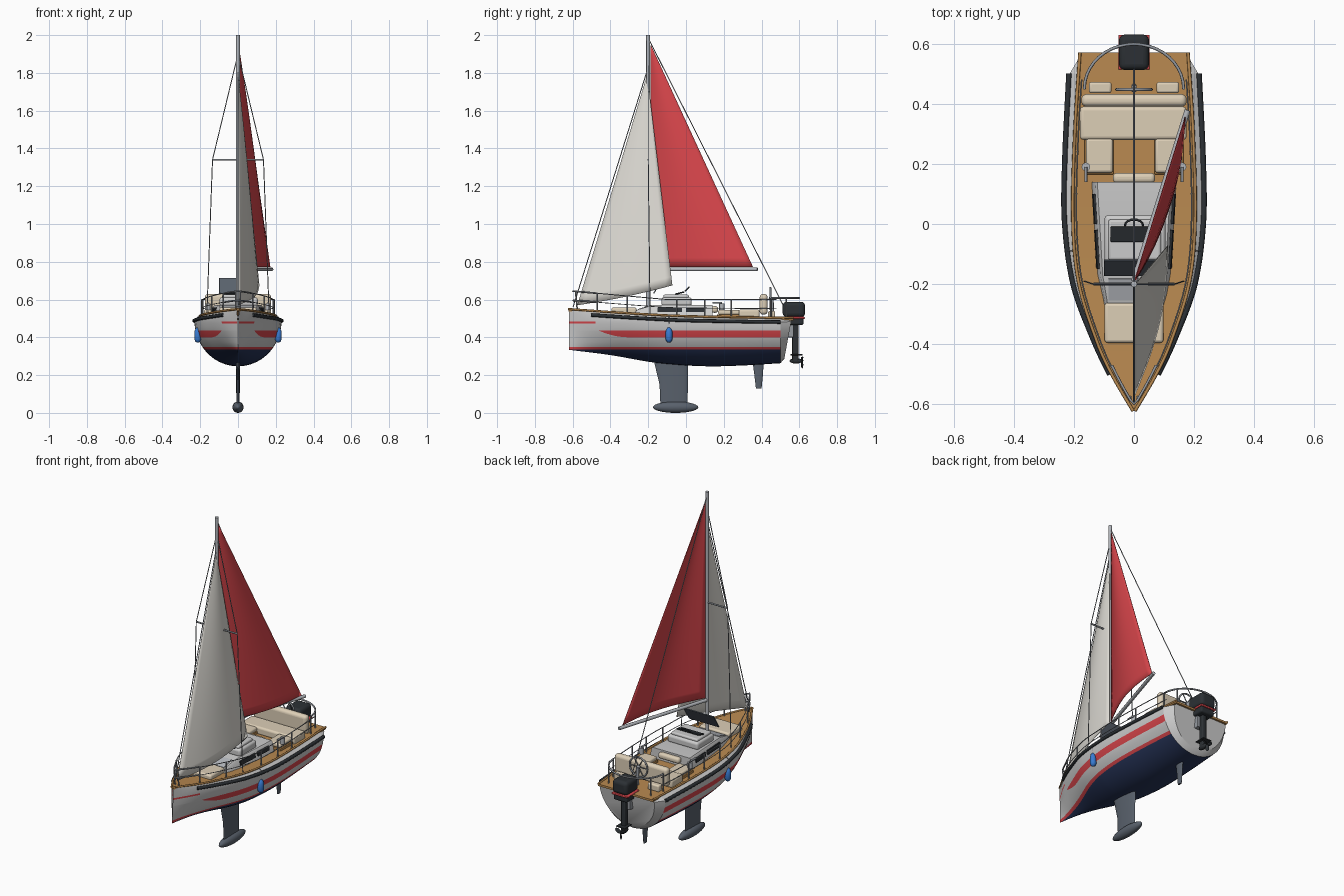
import bpy, math
from mathutils import Vector

if "Cube" in bpy.data.objects:
    bpy.data.objects.remove(bpy.data.objects["Cube"])

def mat(name, c):
    m = bpy.data.materials.new(name)
    m.diffuse_color = (*c, 1)
    m.use_nodes = True
    m.node_tree.nodes["Principled BSDF"].inputs["Base Color"].default_value = m.diffuse_color
    return m
WHITE = mat("white", (.82, .82, .84)); NAVY = mat("navy", (.02, .035, .1)); RED = mat("red", (.68, .06, .07))
WOOD = mat("wood", (.48, .25, .08)); BEIGE = mat("beige", (.72, .62, .47)); DARK = mat("dark", (.025, .03, .035))
STEEL = mat("steel", (.3, .32, .35)); CLOTH = mat("cloth", (.74, .72, .67)); BLUE = mat("blue", (.04, .2, .65))
GLASS = mat("glass", (.1, .12, .15)); ALLOY = mat("alloy", (.45, .47, .5))

def smooth(o, deg=35):
    bpy.ops.object.select_all(action='DESELECT')
    o.select_set(True)
    bpy.context.view_layer.objects.active = o
    bpy.ops.object.shade_smooth_by_angle(angle=math.radians(deg))
    return o

def mesh(name, verts, faces, mats):
    me = bpy.data.meshes.new(name)
    me.from_pydata([tuple(v) for v in verts], [], faces)
    o = bpy.data.objects.new(name, me)
    bpy.context.collection.objects.link(o)
    for m in mats:
        me.materials.append(m)
    return o

def loft(name, rings, mats, closed=True, caps=True, pick=None):
    n = len(rings[0])
    faces, idx = [], []
    for i in range(len(rings) - 1):
        for j in range(n if closed else n - 1):
            k = (j + 1) % n
            faces.append((i*n + j, i*n + k, (i+1)*n + k, (i+1)*n + j))
            idx.append(pick(i, j) if pick else 0)
    if caps:
        faces += [tuple(range(n))[::-1], tuple((len(rings)-1)*n + j for j in range(n))]
        idx += [0, 0]
    o = mesh(name, [p for r in rings for p in r], faces, mats)
    for f, m in zip(o.data.polygons, idx):
        f.material_index = m
    return smooth(o)

def box(name, x, y, z, m, bevel=.006, seg=3, rot=0):
    bpy.ops.mesh.primitive_cube_add(size=1, location=((x[0]+x[1])/2, (y[0]+y[1])/2, (z[0]+z[1])/2))
    o = bpy.context.object
    o.name = name
    o.scale = (x[1]-x[0], y[1]-y[0], z[1]-z[0])
    bpy.ops.object.transform_apply(location=False, rotation=False, scale=True)
    o.rotation_euler.x = rot
    o.data.materials.append(m)
    if bevel:
        b = o.modifiers.new("bevel", 'BEVEL')
        b.width, b.segments = bevel, seg
    return smooth(o)

def tube(name, pts, r, m, cyclic=False):
    cu = bpy.data.curves.new(name, 'CURVE')
    cu.dimensions = '3D'
    cu.bevel_depth, cu.bevel_resolution, cu.use_fill_caps = r, 2, True
    s = cu.splines.new('POLY')
    s.points.add(len(pts) - 1)
    for p, q in zip(s.points, pts):
        p.co = (*q, 1)
    s.use_cyclic_u = cyclic
    cu.materials.append(m)
    o = bpy.data.objects.new(name, cu)
    bpy.context.collection.objects.link(o)
    return o

def ball(name, loc, scale, m):
    bpy.ops.mesh.primitive_uv_sphere_add(segments=24, ring_count=14, radius=1, location=loc)
    o = bpy.context.object
    o.name, o.scale = name, scale
    o.data.materials.append(m)
    return smooth(o, 60)

def fit(pts):  # smooth curve through (y, value) points
    def f(y):
        y = min(max(y, pts[0][0]), pts[-1][0])
        i = max(k for k in range(len(pts) - 1) if pts[k][0] <= y)
        def sl(k):
            a, b = pts[max(k-1, 0)], pts[min(k+1, len(pts)-1)]
            return (b[1]-a[1]) / (b[0]-a[0])
        (y0, a), (y1, b) = pts[i], pts[i+1]
        h = y1 - y0
        t = (y - y0) / h
        return (a*(2*t**3-3*t*t+1) + sl(i)*h*(t**3-2*t*t+t) + b*(3*t*t-2*t**3) + sl(i+1)*h*(t**3-t*t))
    return f
beam = fit([(-.62, .004), (-.5, .078), (-.35, .147), (-.2, .2), (0, .228), (.2, .228), (.5, .214)])
edge = fit([(-.622, .003), (-.5, .074), (-.4, .12), (-.2, .183), (0, .203), (.3, .197), (.57, .18)])
keelz = fit([(-.62, .334), (-.4, .306), (-.15, .264), (.1, .247), (.3, .251), (.5, .263)])
deckz = fit([(-.622, .549), (-.3, .527), (0, .512), (.57, .502)])
railz = lambda y: deckz(y) - .022

# hull: stations along y, rows for paint bands
def half_section(y):
    K, R, B = keelz(y), railz(y), beam(y)
    e = .5 + .3 * max(0, min(1, (-.1 - y) / .52))
    zs = [K + (.335 - K) * f for f in (0, .04, .12, .25, .42, .62, .82, 1)]
    lo = .4 + .035 * max(0, min(1, (-.3 - y) / .16)) ** 2
    zs += [.35, .375, lo, .437, .455, .474, .484]
    zs = [min(z, R - .001) for z in zs] + [R]
    pts = [(B * max(0, 1 - (1 - (z-K)/(R-K))**2) ** e, z) for z in zs]
    return pts + [(edge(y), deckz(y) - .006)]
def ring(y):
    h = half_section(y)
    return [(-a, y, z) for a, z in h[::-1]] + [(a, y, z) for a, z in h[1:]]
ys = [-.62 + 1.12 * i / 56 for i in range(57)]
N = len(half_section(0))
def paint(i, j):
    k = N - 2 - j if j < N - 1 else j - N + 1
    y = ys[i]
    if k < 7: return 1
    if k == 7 or (k == 10 and y > -.46) or (k == 13 and y < -.48): return 2
    return 0
loft("hull", [ring(y) for y in ys], [WHITE, NAVY, RED], False, False, paint)
r0 = ring(.5)
r1 = [(x*.84, .52 + .04*(z-.26)/.24, .502 + (z-.502)*.9) for x, y, z in r0]
loft("transom", [r0, r1], [WHITE])

# deck and edge trims
dy = [-.622 + 1.192 * i / 50 for i in range(51)]
loft("deck", [[(-edge(y), y, deckz(y)-.012), (edge(y), y, deckz(y)-.012),
               (edge(y), y, deckz(y)), (-edge(y), y, deckz(y))] for y in dy], [WOOD])
for s in (-1, 1):
    tube("toe_rail", [(s*edge(y), y, deckz(y)+.001) for y in dy], .0055, WOOD)
    tube("rub_rail", [(s*(beam(y)+.002), y, railz(y)) for y in ys if y > -.51], .0095, DARK)

# keel, bulb, rudder
def foil(name, secs, m):
    out = []
    for y0, y1, z, t in secs:
        n = 16
        out.append([(t*math.sin(2*math.pi*k/n), (y0+y1)/2 + (y1-y0)/2*math.cos(2*math.pi*k/n), z) for k in range(n)])
    loft(name, out, [m])
foil("keel_fin", [(-.135, .008, .03, .008), (-.14, .01, .15, .01), (-.17, .012, .275, .012)], GLASS)
ball("keel_bulb", (0, -.055, .03), (.029, .12, .03), GLASS)
foil("rudder", [(.37, .4, .13, .005), (.362, .407, .2, .007), (.352, .412, .275, .008)], GLASS)

# cabin
def trunk(y, w, top):
    return [(-w-.012, y, .5), (w+.012, y, .5), (w, y, top-.008), (w-.008, y, top), (-w+.008, y, top), (-w, y, top-.008)]
loft("cabin", [trunk(-.27, .095, .542), trunk(-.17, .112, .572), trunk(.14, .13, .572)], [WHITE])
box("fore_window", (-.085, .085), (-.255, -.18), (.557, .561), ALLOY, 0, rot=math.radians(16.7))
box("foredeck_cushion", (-.098, .098), (-.395, -.262), (.525, .558), BEIGE, .01)
for s in (-1, 1):
    for a, b in ((-.15, -.02), (0, .1)):
        w = lambda y: .118 + (y + .17) * .058
        loft("side_window", [[(s*(w(y)+d), y, z) for d, z in ((.006, .533), (-.006, .533), (-.006, .557), (.002, .557))] for y in (a, b)], [DARK])
box("hatch", (-.098, .105), (-.13, .03), (.565, .612), WHITE, .014, 4)
box("hatch_lid", (-.085, .09), (-.12, .015), (.606, .626), WHITE, .008)
box("instrument_panel", (-.078, .07), (-.06, -.008), (.63, .638), DARK, .003, 2, rot=math.radians(15))
box("windscreen", (-.1, .1), (-.149, -.143), (.625, .722), GLASS, .002, 2, rot=math.radians(-32))
tube("hatch_handle", [(.03*math.cos(a), -.005 + .02*math.sin(a), .645 + .02*math.sin(a)) for a in [k*math.pi/8 for k in range(9)]], .004, DARK)
box("companion_cushion", (-.07, .07), (.135, .17), (.53, .565), BEIGE, .014, 4)

# cockpit seats
for s in (-1, 1):
    X = lambda a, b: tuple(sorted((s*a, s*b)))
    box("side_seat_base", X(.068, .165), (.165, .285), (.5, .522), WOOD, .003)
    box("side_seat", X(.07, .16), (.17, .285), (.52, .545), BEIGE, .009)
    box("aft_seat", X(.075, .15), (.435, .472), (.5, .54), BEIGE, .008)
    bpy.ops.mesh.primitive_cylinder_add(vertices=20, radius=.014, depth=.035, location=(s*.16, .19, .562))
    bpy.context.object.name = "winch"
    bpy.context.object.data.materials.append(ALLOY)
    smooth(bpy.context.object)
    tube("winch_handle", [(s*.16, .19, .583), (s*.16, .14, .583)], .005, STEEL)
box("bench", (-.18, .175), (.28, .39), (.5, .548), BEIGE, .012, 4)
box("bench_backrest", (-.175, .175), (.39, .432), (.52, .63), BEIGE, .018, 5)

# steering wheel
circ = [(math.cos(k*math.pi/16), math.sin(k*math.pi/16)) for k in range(32)]
tube("wheel_rim", [(.058*c, .447, .605+.058*d) for c, d in circ], .005, STEEL, True)
for k in range(3):
    a = k*math.pi/3
    c, d = .058*math.cos(a), .058*math.sin(a)
    tube("wheel_spoke", [(-c, .447, .605-d), (c, .447, .605+d)], .003, STEEL)
ball("wheel_hub", (0, .447, .605), (.011, .009, .011), STEEL)
tube("wheel_post", [(0, .458, .5), (0, .455, .605)], .009, STEEL)

# mast, boom, standing rigging
tube("mast", [(0, -.2, .51), (0, -.2, 2)], .0105, ALLOY)
tube("boom", [(0, -.19, .76), (.178, .378, .76)], .01, ALLOY)
tube("spreader", [(-.135, -.2, 1.34), (.135, -.2, 1.34)], .005, STEEL)
tube("forestay", [(0, -.598, .56), (0, -.2, 1.83)], .0025, STEEL)
tube("backstay", [(0, -.2, 1.985), (0, .545, .51)], .0025, STEEL)
for s in (-1, 1):
    tube("shroud", [(0, -.2, 1.9), (s*.135, -.2, 1.34), (s*.165, -.19, .52)], .0025, STEEL)

# sails
def sail(name, tack, head, clew, belly, sag, m):
    T, H, C = Vector(tack), Vector(head), Vector(clew)
    n = 24
    rows = []
    for i in range(n + 1):
        u = .995 * i / n
        L, E = T.lerp(H, u), C.lerp(H, u)
        rows.append([L.lerp(E, j/14) + math.sin(math.pi*j/14) * Vector((belly*(1-u)*(1+u), 0, -sag*(1-u)**6)) for j in range(15)])
    o = loft(name, rows, [m], False, False)
    so = o.modifiers.new("thickness", 'SOLIDIFY')
    so.thickness, so.offset = .003, 0
sail("mainsail", (.004, -.187, .772), (.002, -.187, 1.95), (.17, .355, .772), .04, 0, RED)
sail("jib", (0, -.575, .57), (0, -.205, 1.79), (.112, -.072, .675), .03, .008, CLOTH)

# rails and lifelines
rx = lambda y: edge(y) - .012
top = lambda y: .6 + .045 * max(0, min(1, (-.1 - y) / .5))
for s in (-1, 1):
    for y in (-.47, -.31, -.05, .1, .24):
        tube("stanchion", [(s*rx(y), y, deckz(y)), (s*rx(y), y, top(y))], .004, STEEL)
    line = [-.48 + .96*k/24 for k in range(25)]
    tube("lifeline", [(s*rx(y), y, top(y)) for y in line], .0025, STEEL)
    tube("lower_lifeline", [(s*rx(y), y, (top(y)+deckz(y))/2) for y in line], .002, STEEL)
    for y in (.45, .53):
        tube("stern_post", [(s*(.165 if y < .5 else .14), y, .5), (s*(.165 if y < .5 else .14), y, .608)], .004, STEEL)
bow = [-.47 - .115*k/8 for k in range(9)]
for f in (1, .5):
    P = lambda s, y: (s*rx(y)*.95, y, deckz(y) + (top(y)-deckz(y))*f)
    tube("pulpit", [P(-1, y) for y in bow] + [(0, -.598, P(1, -.585)[2])] + [P(1, y) for y in bow[::-1]], .0045, STEEL)
for s in (-1, 1):
    tube("pulpit_post", [(s*.012, -.575, .54), (s*.012, -.585, .643)], .004, STEEL)
tube("pushpit", [(.165*math.cos(k*math.pi/20), .45 + .148*math.sin(k*math.pi/20), .608) for k in range(21)], .005, STEEL)

# fenders
for s in (-1, 1):
    prof = [(.004, .372), (.013, .378), (.018, .39), (.018, .43), (.013, .443), (.006, .452)]
    loft("fender", [[(s*.213 + r*c, -.09 + r*d, z) for c, d in circ[::2]] for r, z in prof], [BLUE])
    tube("fender_rope", [(s*.213, -.09, .45), (s*.222, -.09, .5), (s*.196, -.09, .52)], .002, STEEL)

# outboard motor
box("motor_cowl", (-.05, .05), (.512, .63), (.508, .588), DARK, .02, 4)
box("motor_lower_cowl", (-.046, .046), (.52, .622), (.465, .503), DARK, .01)
box("motor_band", (-.052, .052), (.513, .629), (.498, .509), RED, .004)
box("motor_bracket", (-.03, .03), (.535, .57), (.4, .48), STEEL, .004)
box("motor_leg", (-.014, .014), (.562, .595), (.27, .475), DARK, .006)
box("cavitation_plate", (-.03, .03), (.552, .618), (.305, .311), DARK, .002)
ball("gear_case", (0, .582, .275), (.014, .034, .014), DARK)
for k in range(3):
    a = k*2*math.pi/3 + .5
    o = ball("propeller_blade", (.02*math.cos(a), .615, .275 + .02*math.sin(a)), (.02, .003, .011), DARK)
    o.rotation_euler = (0, -a, 0)
    o.rotation_euler.x = .5
